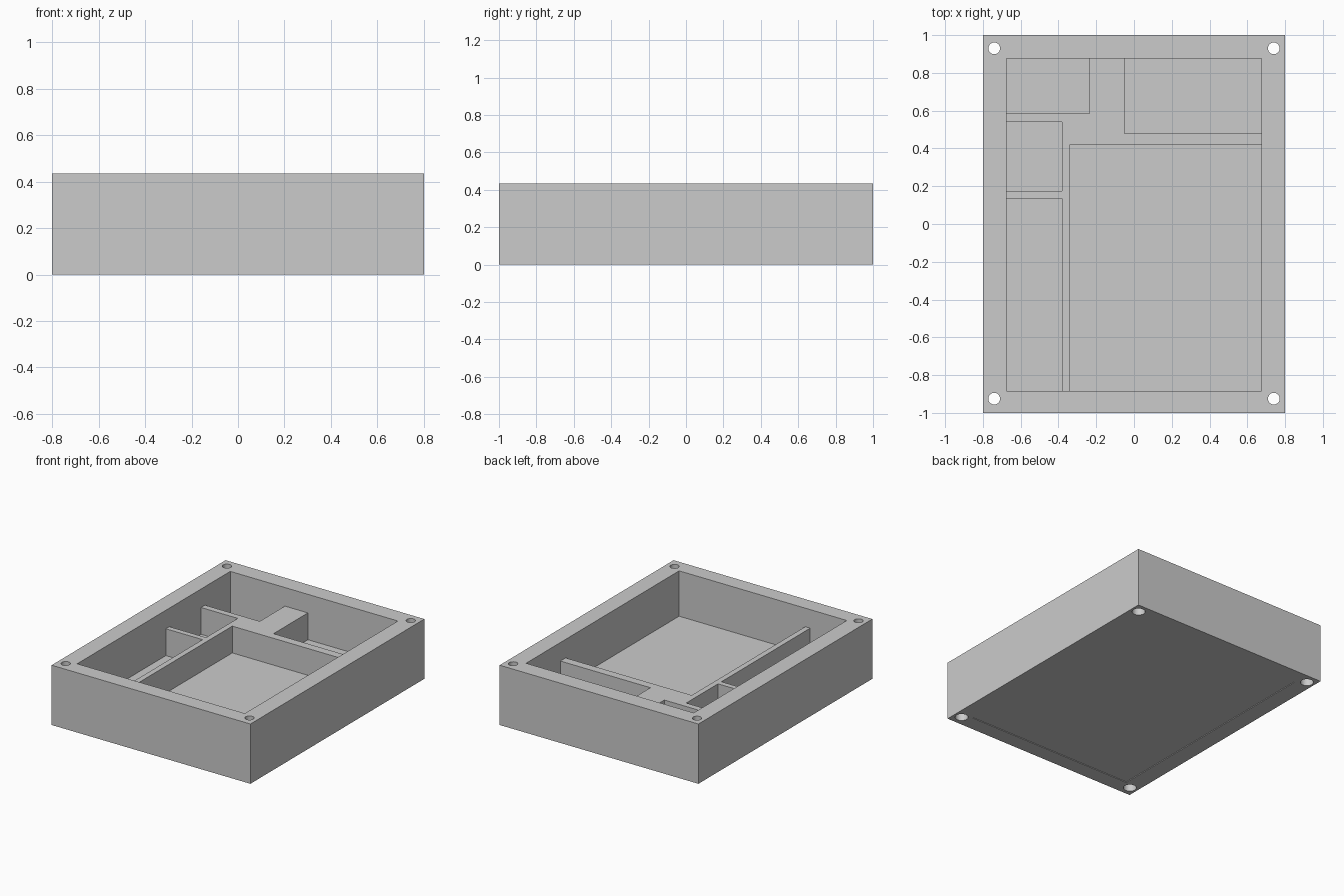
import bpy
import bmesh
from mathutils import Matrix, Vector

default = bpy.data.objects.get("Cube")
if default:
    bpy.data.objects.remove(default, do_unlink=True)

# One plain grey for the whole tray
grey = bpy.data.materials.new("light_grey")
grey.use_nodes = True
colour = (0.6, 0.6, 0.6, 1)
grey.diffuse_color = colour
grey.node_tree.nodes["Principled BSDF"].inputs["Base Color"].default_value = colour

HEIGHT = 0.435
DIVIDER_TOP = 0.30
FLOOR_TOP = 0.105
ABOVE = 0.6
BELOW = -0.1
LEFT, RIGHT, FRONT, BACK = -0.675, 0.675, -0.885, 0.875


def finish(name, bm):
    mesh = bpy.data.meshes.new(name)
    bm.to_mesh(mesh)
    bm.free()
    mesh.materials.append(grey)
    obj = bpy.data.objects.new(name, mesh)
    bpy.context.scene.collection.objects.link(obj)
    return obj


def box(name, x0, x1, y0, y1, z0, z1):
    bm = bmesh.new()
    bmesh.ops.create_cube(bm, size=1)
    bmesh.ops.scale(bm, vec=(x1 - x0, y1 - y0, z1 - z0), verts=bm.verts)
    bmesh.ops.translate(bm, vec=Vector((x0 + x1, y0 + y1, z0 + z1)) / 2, verts=bm.verts)
    return finish(name, bm)


def cylinder(name, x, y, radius, z0, z1):
    bm = bmesh.new()
    bmesh.ops.create_cone(bm, cap_ends=True, segments=32, radius1=radius, radius2=radius,
                          depth=z1 - z0, matrix=Matrix.Translation((x, y, (z0 + z1) / 2)))
    return finish(name, bm)


def cut(target, cutter):
    cutter.hide_render = True
    mod = target.modifiers.new("cut", "BOOLEAN")
    mod.operation = "DIFFERENCE"
    mod.solver = "EXACT"
    mod.object = cutter
    bpy.context.view_layer.objects.active = target
    bpy.ops.object.modifier_apply(modifier=mod.name)
    bpy.data.objects.remove(cutter, do_unlink=True)


# Solid block
tray = box("compartment_tray", -0.8, 0.8, -1, 1, 0, HEIGHT)

# Upper opening down to the divider tops
cut(tray, box("opening", LEFT, RIGHT, FRONT, BACK, DIVIDER_TOP, ABOVE))

# Five compartments between the dividers
compartments = [
    (LEFT, -0.235, 0.585, BACK),
    (-0.05, RIGHT, 0.48, BACK),
    (LEFT, -0.38, 0.175, 0.54),
    (LEFT, -0.38, FRONT, 0.135),
    (-0.34, RIGHT, FRONT, 0.42),
]
for area in compartments:
    cut(tray, box("compartment", *area, FLOOR_TOP, ABOVE))

# Very shallow recess under the floor
cut(tray, box("base_recess", LEFT, RIGHT, FRONT, BACK, BELOW, 0.005))

# Corner screw holes, wider at the underside
for x in (-0.74, 0.74):
    for y in (-0.925, 0.93):
        cut(tray, cylinder("screw_hole", x, y, 0.031, BELOW, ABOVE))
        cut(tray, cylinder("screw_head_recess", x, y, 0.044, BELOW, 0.1))

# Crisp flat faces with smooth round holes
bpy.ops.object.select_all(action="DESELECT")
tray.select_set(True)
bpy.context.view_layer.objects.active = tray
bpy.ops.object.shade_smooth_by_angle()
